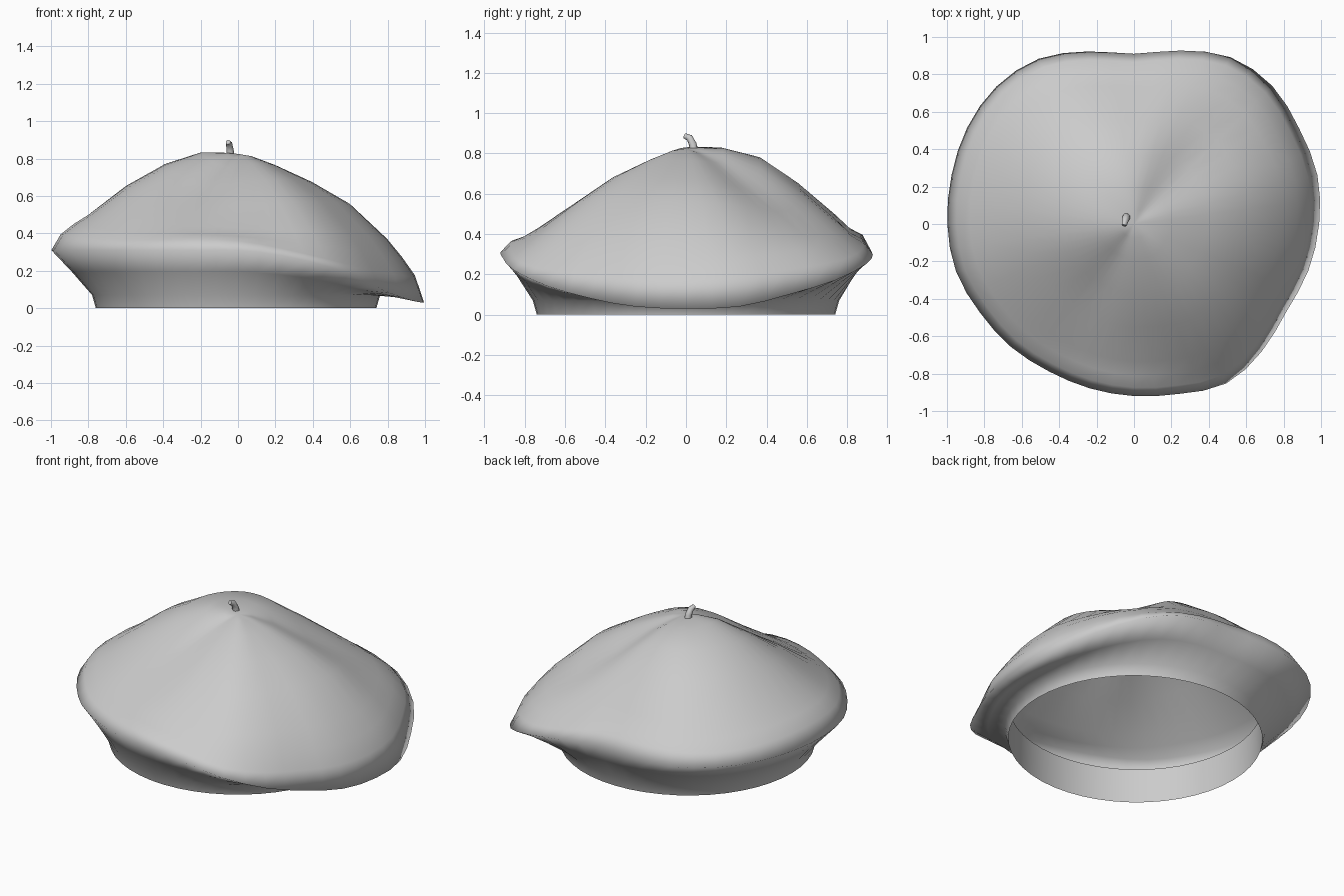
import bpy, bmesh
from math import sin, cos, pi, exp, radians
from mathutils import Vector

if "Cube" in bpy.data.objects:
    bpy.data.objects.remove(bpy.data.objects["Cube"])

SEG = 48


def cubic(a, b, c, d, f):
    return b + 0.5 * f * (c - a + f * (2*a - 5*b + 4*c - d + f * (3*(b - c) + d - a)))


def around(vals, ang):
    """Smooth periodic interpolation of evenly spaced values round the circle."""
    n = len(vals)
    u = ang / (2 * pi) * n
    i = int(u)
    return cubic(*[vals[(i + k) % n] for k in (-1, 0, 1, 2)], u - i)


def loft(bm, rings):
    loops = [[bm.verts.new(p) for p in ring] for ring in rings]
    for a, b in zip(loops, loops[1:]):
        for i in range(SEG):
            j = (i + 1) % SEG
            bm.faces.new((a[i], a[j], b[j], b[i]))
    return loops


def finish(bm, name):
    bmesh.ops.recalc_face_normals(bm, faces=bm.faces)
    me = bpy.data.meshes.new(name)
    bm.to_mesh(me)
    bm.free()
    ob = bpy.data.objects.new(name, me)
    bpy.context.collection.objects.link(ob)
    for p in me.polygons:
        p.use_smooth = True
    return ob


# Rim radius and rim height every 15 degrees, counter-clockwise from +x
RIM_R = [.99, 1.015, 1.02, 1.045, 1.03, .96, .91, .955, 1.02, 1.04, 1.03, 1.01,
         .998, .985, .95, .93, .91, .91, .92, .94, .985, .965, .94, .965]
RIM_Z = [.03, .04, .10, .17, .25, .30, .31, .31, .31, .31, .31, .31,
         .31, .31, .31, .31, .31, .31, .31, .28, .22, .14, .08, .04]
# Crown heights every 45 degrees, for growing fractions of the rim radius
CROWN = {
    .95: [.17, .26, .39, .38, .395, .365, .36, .22],
    .88: [.27, .34, .42, .435, .45, .41, .385, .31],
    .80: [.37, .41, .49, .50, .50, .465, .43, .40],
    .60: [.56, .57, .645, .66, .65, .59, .555, .57],
    .40: [.675, .69, .77, .78, .76, .70, .68, .69],
    .20: [.765, .78, .82, .83, .83, .79, .765, .775],
    .08: [.81, .815, .823, .83, .83, .82, .81, .815],
}
# Radial creases in the cloth: direction, half width, depth, fraction where deepest
CREASES = [(51, 23, .075, .48), (243, 22, .035, .42)]
ANGLES = [2 * pi * i / SEG for i in range(SEG)]


def band_point(a, z, grow=0.0):
    return Vector((-.01 + (.75 + grow) * cos(a), (.74 + grow) * sin(a), z))


def rim_point(a):
    r = around(RIM_R, a)
    return Vector((r * cos(a), r * sin(a), around(RIM_Z, a)))


def crown_ring(t, heights):
    ring = []
    for a in ANGLES:
        r = around(RIM_R, a) * t
        z = around(heights, a)
        for at, width, depth, peak in CREASES:
            z -= depth * exp(-((a - radians(at)) / radians(width)) ** 2
                             - ((t - peak) / .28) ** 2)
        ring.append((r * cos(a), r * sin(a), z))
    return ring


# Soft outer shell: band, flared underside, rim and crown
neck = [band_point(a, .07, .02) for a in ANGLES]
rim = [rim_point(a) for a in ANGLES]
middle = [n.lerp(r, .5) + Vector((0, 0, .005)) for n, r in zip(neck, rim)]
rings = [[band_point(a, 0) for a in ANGLES], neck, middle, rim]
rings += [crown_ring(t, h) for t, h in CROWN.items()]
bm = bmesh.new()
loops = loft(bm, rings)
top = bm.verts.new((0, 0, .825))
for i in range(SEG):
    bm.faces.new((loops[-1][i], loops[-1][(i + 1) % SEG], top))
finish(bm, "beret_shell")

# Upright sweatband inside the opening
bm = bmesh.new()
loft(bm, [[band_point(a, 0) for a in ANGLES],
          [band_point(a, .22, -.005) for a in ANGLES]])
finish(bm, "inner_band")

# Small bent stalk on top
cu = bpy.data.curves.new("stalk", 'CURVE')
cu.dimensions = '3D'
cu.bevel_depth = .02
cu.bevel_resolution = 2
cu.use_fill_caps = True
pts = [(-.04, .04, .80, 1.15), (-.042, .034, .845, 1), (-.047, .018, .877, .9), (-.053, -.008, .888, .65)]
sp = cu.splines.new('POLY')
sp.points.add(len(pts) - 1)
for p, (x, y, z, r) in zip(sp.points, pts):
    p.co = (x, y, z, 1)
    p.radius = r
sp.use_smooth = True
stalk = bpy.data.objects.new("stalk", cu)
bpy.context.collection.objects.link(stalk)
